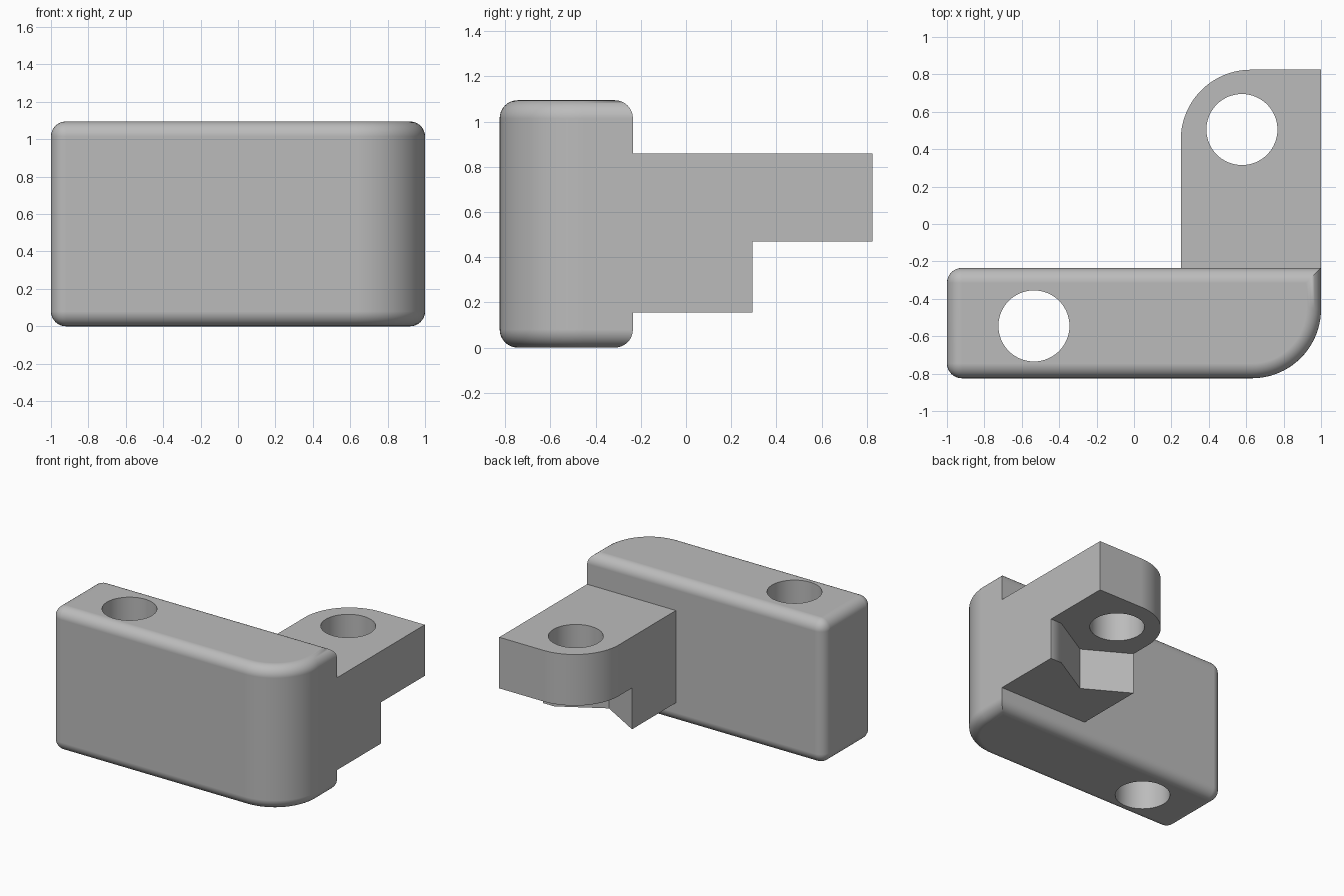
import bpy, bmesh
from math import cos, sin, radians, sqrt

cube = bpy.data.objects.get("Cube")
if cube:
    bpy.data.objects.remove(cube, do_unlink=True)

grey = bpy.data.materials.new("grey_plastic")
grey.use_nodes = True
COLOUR = (0.5, 0.5, 0.5, 1)
grey.diffuse_color = COLOUR
grey.node_tree.nodes["Principled BSDF"].inputs["Base Color"].default_value = COLOUR

HOLE_R = 0.19
BAR_HOLE = (-0.535, -0.545)
ARM_HOLE = (0.577, 0.505)
BACK = -0.235      # rear face of the bar
END = 0.825        # half the overall depth


def arc(cx, cy, r, start, end, steps):
    """Points along a circular arc, angles in degrees."""
    angles = [radians(start + (end - start) * i / steps) for i in range(steps + 1)]
    return [(cx + r * cos(a), cy + r * sin(a)) for a in angles]


def prism(name, outline, z0, z1, fillet=0, keep_sharp=None):
    """Extrude a counter-clockwise outline and optionally fillet its edges."""
    bm = bmesh.new()
    base = bm.faces.new([bm.verts.new((x, y, z0)) for x, y in outline])
    grown = bmesh.ops.extrude_face_region(bm, geom=[base])["geom"]
    for v in grown:
        if isinstance(v, bmesh.types.BMVert):
            v.co.z = z1
    bmesh.ops.recalc_face_normals(bm, faces=bm.faces)
    if fillet:
        edges = [e for e in bm.edges if not keep_sharp(e)]
        bmesh.ops.bevel(bm, geom=edges, offset=fillet, segments=8, profile=0.5,
                        affect='EDGES', clamp_overlap=False)
    mesh = bpy.data.meshes.new(name)
    bm.to_mesh(mesh)
    bm.free()
    mesh.materials.append(grey)
    obj = bpy.data.objects.new(name, mesh)
    bpy.context.collection.objects.link(obj)
    return obj


def activate(obj):
    bpy.ops.object.select_all(action='DESELECT')
    obj.select_set(True)
    bpy.context.view_layer.objects.active = obj


def drill(obj, centre):
    """Cut a vertical round hole right through the part."""
    cutter = prism("hole_cutter", arc(*centre, HOLE_R, 0, 354.375, 63), -0.5, 1.5)
    cutter.hide_render = True
    mod = obj.modifiers.new("hole", 'BOOLEAN')
    mod.operation = 'DIFFERENCE'
    mod.solver = 'EXACT'
    mod.object = cutter
    activate(obj)
    bpy.ops.object.modifier_apply(modifier=mod.name)
    bpy.data.objects.remove(cutter, do_unlink=True)


def finish(obj):
    activate(obj)
    bpy.ops.object.shade_smooth_by_angle(angle=radians(30))
    mod = obj.modifiers.new("flat_faces", 'WEIGHTED_NORMAL')
    mod.weight = 100
    mod.keep_sharp = True


# Filleted bar with one large rounded front corner
bar_outline = [(-1, BACK), (-1, -END)]
bar_outline += arc(0.63, -END + 0.37, 0.37, -90, 0, 20) + [(1, BACK)]


def upright_on_right(edge):
    a, b = (v.co for v in edge.verts)
    return abs(a.z - b.z) > 0.5 and a.x > 0


bar = prism("main_bar", bar_outline, 0, 1.095, 0.08, upright_on_right)
drill(bar, BAR_HOLE)

# Flat arm with a rounded rear corner
arm_outline = [(0.25, BACK), (1, BACK), (1, END)]
arm_outline += arc(0.625, END - 0.375, 0.375, 90, 180, 20)
arm = prism("mounting_arm", arm_outline, 0.47, 0.86)
drill(arm, ARM_HOLE)

# Support block under the arm, its rear notched by a hexagonal nut pocket
cx, cy = ARM_HOLE
step, tip = 0.295, cy - 0.40
block_outline = [(0.25, BACK), (1, BACK), (1, step),
                 (cx + (step - tip) * sqrt(3), step), (cx, tip),
                 (0.25, tip + (cx - 0.25) / sqrt(3))]
block = prism("nut_pocket_block", block_outline, 0.155, 0.47)

for part in (bar, arm, block):
    finish(part)
